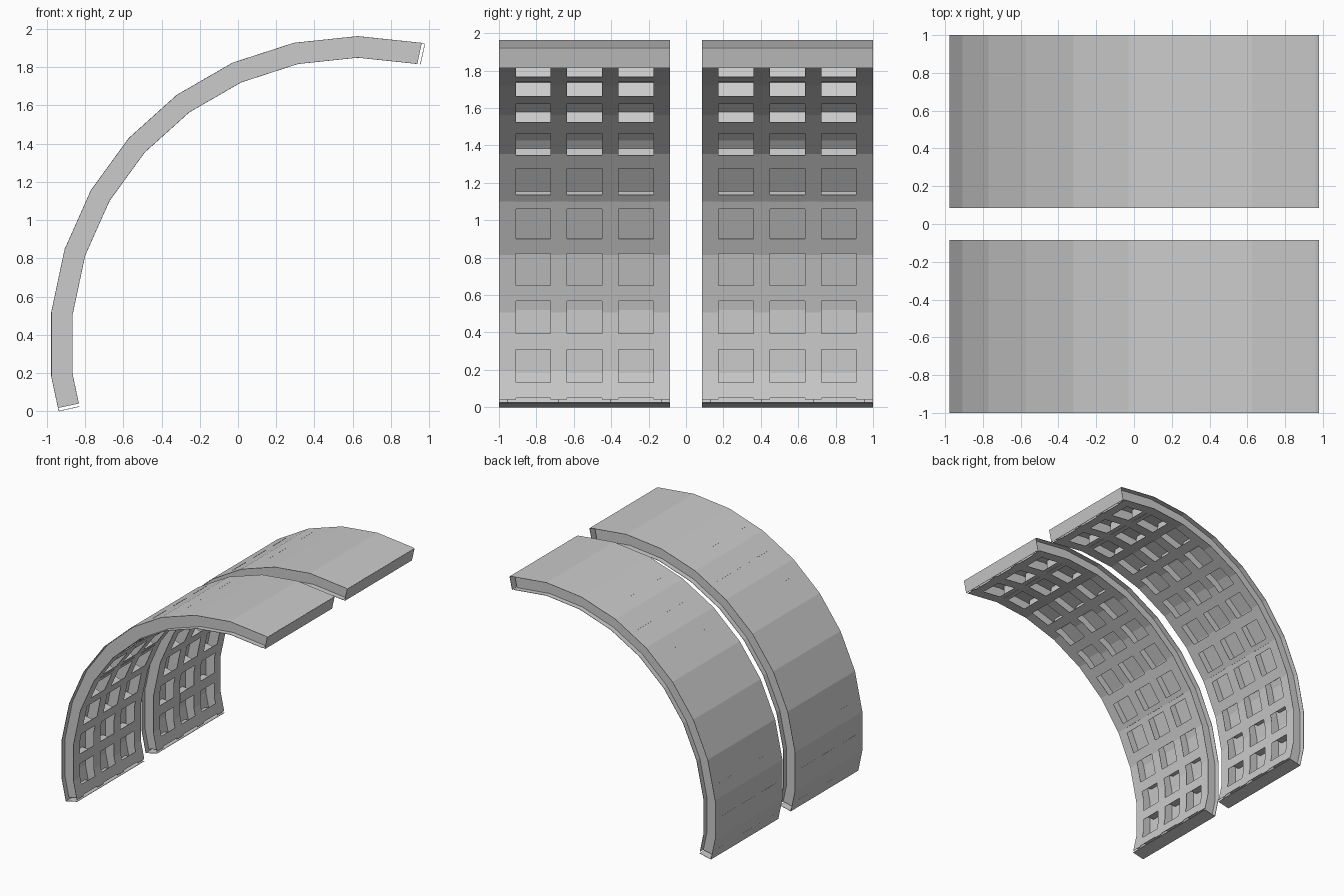
import bpy, bmesh
from math import sin, cos, radians

if "Cube" in bpy.data.objects:
    bpy.data.objects.remove(bpy.data.objects["Cube"])

CX, CZ = 0.626, 0.351          # centre of the arch
R_OUT, R_IN = 1.61, 1.50       # corner radii of skin and inner flanges
STEP = 12                      # degrees per facet
RIBS = [0.13 + 0.275 * i for i in range(4)]
HALF = 0.045                   # half width of the flanges


def polar(r, a):
    """Point in the xz plane; angle from vertical towards -x."""
    return CX - r * sin(radians(a)), CZ + r * cos(radians(a))


def facet_r(r, a):
    """Radius of the faceted arc at angle a."""
    return r * cos(radians(STEP / 2)) / cos(radians(a % STEP - STEP / 2))


def arc(r, a0, a1):
    angles = [a0] + [k for k in range(-12, 103, STEP) if a0 < k < a1] + [a1]
    return [polar(facet_r(r, a), a) for a in angles]


def band(bm, line_a, line_b, ya, yb):
    """Ribbon of quads between two matching xz lines."""
    a = [bm.verts.new((x, ya, z)) for x, z in line_a]
    b = [bm.verts.new((x, yb, z)) for x, z in line_b]
    for i in range(len(a) - 1):
        bm.faces.new((a[i], a[i + 1], b[i + 1], b[i]))


def finish(name, bm, mirror_copy):
    if mirror_copy:
        bmesh.ops.scale(bm, vec=(1, -1, 1), verts=bm.verts)
        bmesh.ops.reverse_faces(bm, faces=bm.faces)
    me = bpy.data.meshes.new(name)
    bm.to_mesh(me)
    bm.free()
    ob = bpy.data.objects.new(name, me)
    bpy.context.collection.objects.link(ob)
    mod = ob.modifiers.new("sheet_thickness", 'SOLIDIFY')
    mod.thickness = 0.003
    mod.offset = 0


for side, flip in (("back", False), ("front", True)):
    y0, y1 = RIBS[0] - HALF, RIBS[-1] + HALF

    # outer skin
    bm = bmesh.new()
    line = arc(R_OUT, -12.6, 102.6)
    band(bm, line, line, y0, y1)
    finish(side + "_outer_skin", bm, flip)

    # curved ribs: thin web with a wide inner flange
    for i, y in enumerate(RIBS):
        bm = bmesh.new()
        inner, outer = arc(R_IN, -12, 102), arc(R_OUT, -12, 102)
        band(bm, inner, outer, y, y)
        band(bm, inner, inner, y - HALF, y + HALF)
        finish(f"{side}_rib_{i + 1}", bm, flip)

    # cross bars between the ribs, every ten degrees
    bm = bmesh.new()
    for ya, yb in zip(RIBS, RIBS[1:]):
        ya, yb = ya + HALF, yb - HALF
        for a in range(-10, 101, 10):
            web = [polar(R_IN - 0.006, a), polar(R_OUT - 0.006, a)]
            band(bm, web, web, ya, yb)
            flange = arc(R_IN, a - 1.63, a + 1.63)
            band(bm, flange, flange, ya, yb)
    finish(side + "_cross_bars", bm, flip)

    # end plates
    for label, a in (("top", -12.6), ("bottom", 102.6)):
        bm = bmesh.new()
        line = [polar(facet_r(R_IN, a), a), polar(facet_r(R_OUT, a), a)]
        band(bm, line, line, y0, y1)
        finish(f"{side}_{label}_end_plate", bm, flip)
